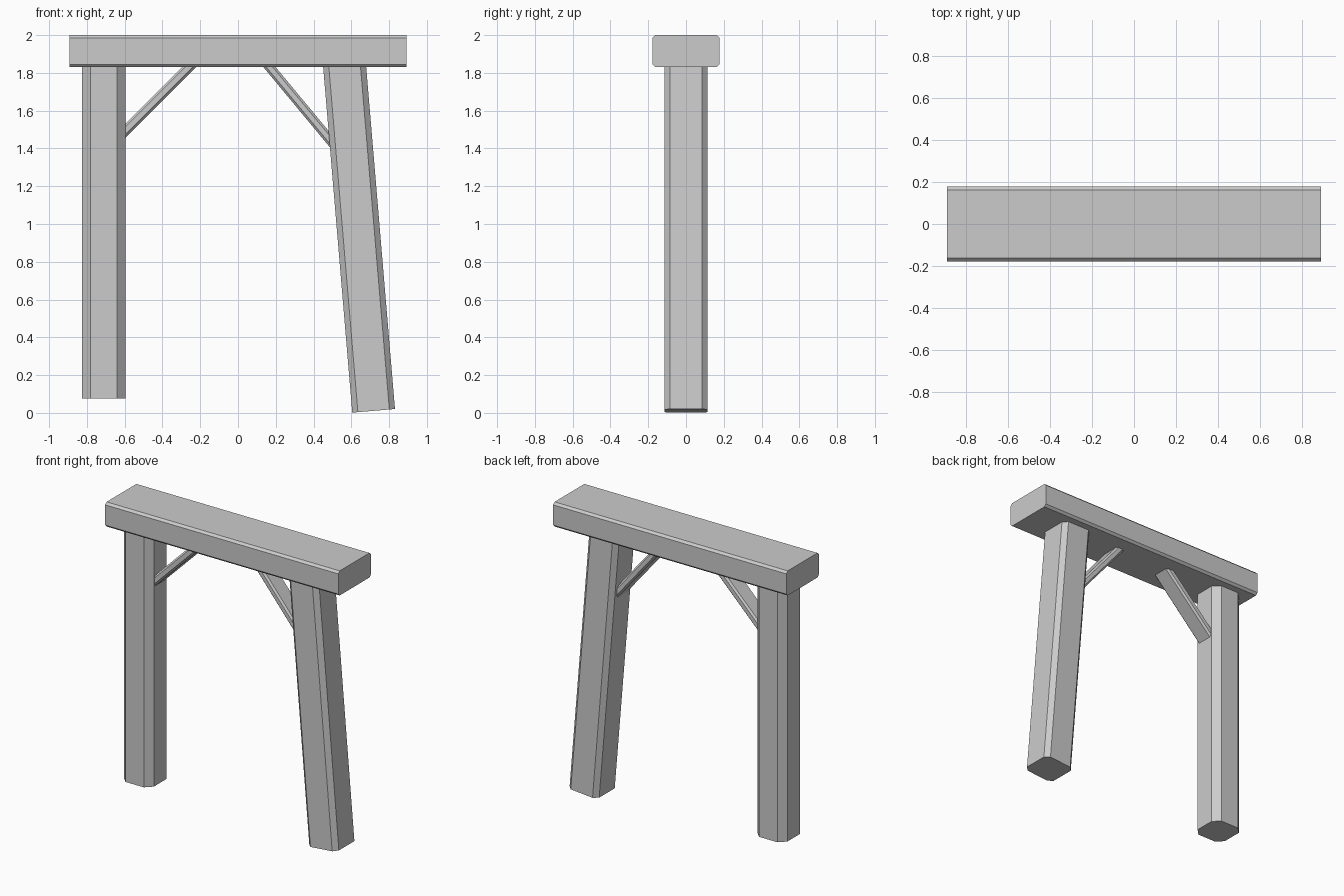
import bpy
import bmesh
from mathutils import Vector

cube = bpy.data.objects.get("Cube")
if cube:
    bpy.data.objects.remove(cube, do_unlink=True)

grey = bpy.data.materials.new("plain grey")
grey.use_nodes = True
colour = (0.6, 0.6, 0.6, 1)
grey.diffuse_color = colour
grey.node_tree.nodes["Principled BSDF"].inputs["Base Color"].default_value = colour


def timber(name, start, end, width, depth, chamfer):
    """Timber with chamfered long edges, running from start to end in the XZ plane."""
    start, end = Vector(start), Vector(end)
    along = (end - start).normalized()
    across = Vector((along.z, 0, -along.x))
    w, d, c = width / 2, depth / 2, chamfer
    profile = [(w - c, -d), (w, c - d), (w, d - c), (w - c, d),
               (c - w, d), (-w, d - c), (-w, c - d), (c - w, -d)]
    bm = bmesh.new()
    rings = [[bm.verts.new(p + across * u + Vector((0, v, 0))) for u, v in profile]
             for p in (start, end)]
    bm.faces.new(rings[0])
    bm.faces.new(rings[1])
    for i in range(len(profile)):
        j = (i + 1) % len(profile)
        bm.faces.new((rings[0][i], rings[0][j], rings[1][j], rings[1][i]))
    bmesh.ops.recalc_face_normals(bm, faces=bm.faces)
    mesh = bpy.data.meshes.new(name)
    bm.to_mesh(mesh)
    bm.free()
    mesh.materials.append(grey)
    bpy.context.collection.objects.link(bpy.data.objects.new(name, mesh))


# Top beam
timber("top_beam", (-0.892, 0, 1.915), (0.892, 0, 1.915), 0.17, 0.355, 0.015)

# Posts: one upright, one leaning, both let into the beam
timber("right_post", (-0.71, 0, 0.075), (-0.71, 0, 1.9), 0.23, 0.23, 0.045)
timber("left_post", (0.718, 0, 0.011), (0.559, 0, 1.9), 0.227, 0.23, 0.03)

# Diagonal braces, with their ends buried in post and beam
timber("right_brace", (-0.64, 0, 1.45), (-0.22, 0, 1.87), 0.052, 0.13, 0.012)
timber("left_brace", (0.52, 0, 1.405), (0.134, 0, 1.87), 0.05, 0.13, 0.012)
